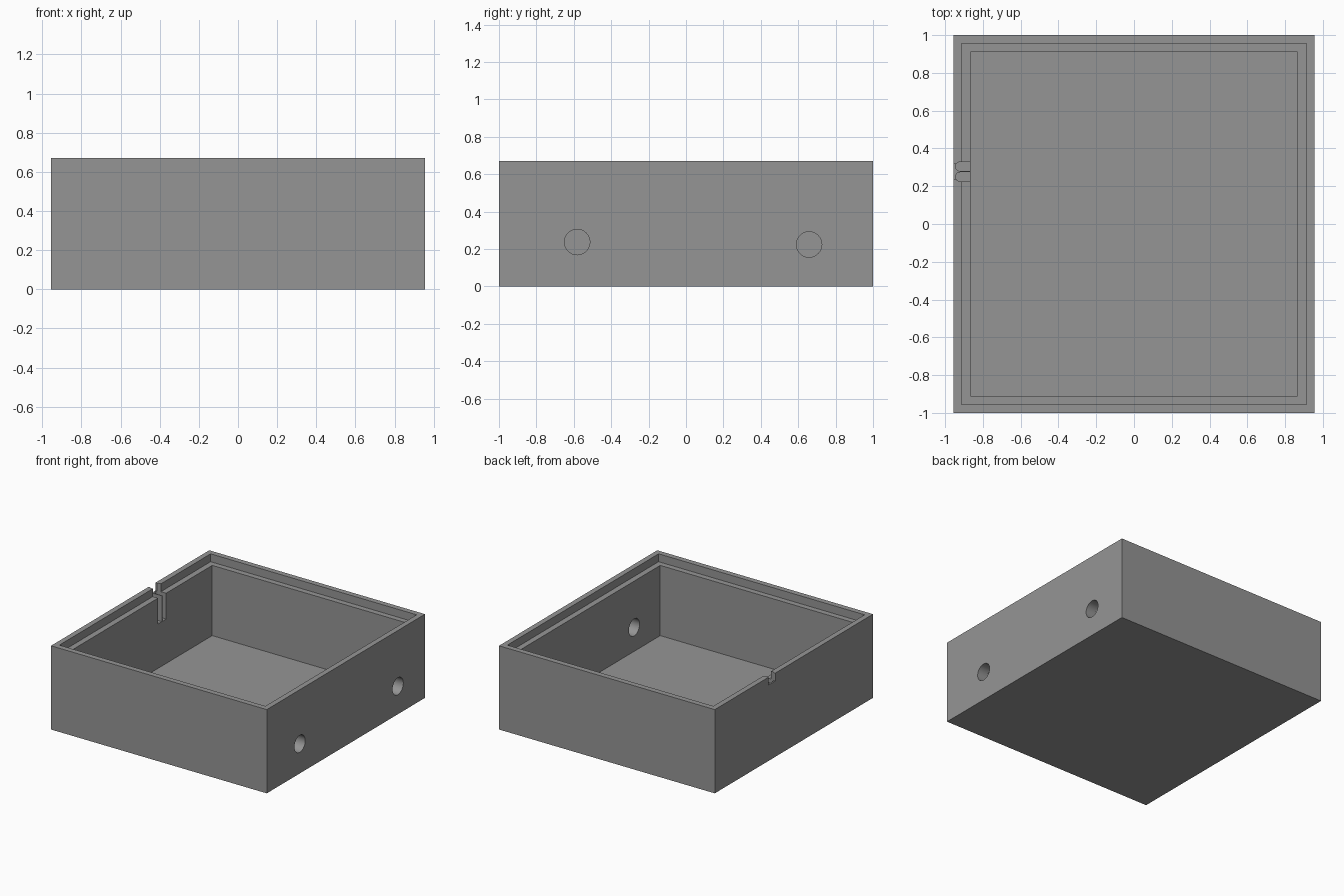
import bpy, bmesh, math
from mathutils import Matrix

if "Cube" in bpy.data.objects:
    bpy.data.objects.remove(bpy.data.objects["Cube"])

W, D, H = 0.955, 1.0, 0.67      # half width, half depth, height
LEDGE, FLOOR = 0.607, 0.045     # lid ledge and floor heights

grey = bpy.data.materials.new("grey plastic")
grey.diffuse_color = (0.3, 0.3, 0.3, 1)
grey.use_nodes = True
grey.node_tree.nodes["Principled BSDF"].inputs["Base Color"].default_value = grey.diffuse_color


def finish(name, bm):
    mesh = bpy.data.meshes.new(name)
    bmesh.ops.recalc_face_normals(bm, faces=bm.faces)
    bm.to_mesh(mesh)
    bm.free()
    mesh.materials.append(grey)
    obj = bpy.data.objects.new(name, mesh)
    bpy.context.collection.objects.link(obj)
    return obj


def box(name, x0, x1, y0, y1, z0, z1):
    bm = bmesh.new()
    bmesh.ops.create_cube(bm, size=1)
    bmesh.ops.scale(bm, vec=(x1 - x0, y1 - y0, z1 - z0), verts=bm.verts)
    bmesh.ops.translate(bm, vec=((x0 + x1) / 2, (y0 + y1) / 2, (z0 + z1) / 2), verts=bm.verts)
    return finish(name, bm)


def hole(name, x, y, z, r, length):
    bm = bmesh.new()
    bmesh.ops.create_cone(bm, cap_ends=True, segments=48, radius1=r, radius2=r, depth=length,
                          matrix=Matrix.Translation((x, y, z)) @ Matrix.Rotation(math.pi / 2, 4, 'Y'))
    return finish(name, bm)


def groove(name, x_end, x_open, y, r, z0, z1):
    # vertical slot with a rounded outer end
    pts = [(x_open, y - r), (x_open, y + r)]
    for i in range(13):
        a = math.pi / 2 + math.pi * i / 12
        pts.append((x_end + r + r * math.cos(a), y + r * math.sin(a)))
    bm = bmesh.new()
    face = bm.faces.new([bm.verts.new((px, py, z0)) for px, py in pts])
    ext = bmesh.ops.extrude_face_region(bm, geom=[face])
    top = [v for v in ext["geom"] if isinstance(v, bmesh.types.BMVert)]
    bmesh.ops.translate(bm, vec=(0, 0, z1 - z0), verts=top)
    return finish(name, bm)


def cut(target, cutter):
    mod = target.modifiers.new("cut", 'BOOLEAN')
    mod.operation, mod.solver, mod.object = 'DIFFERENCE', 'EXACT', cutter
    bpy.context.view_layer.objects.active = target
    bpy.ops.object.modifier_apply(modifier=mod.name)
    bpy.data.objects.remove(cutter, do_unlink=True)


# open box with a stepped rim for a lid
body = box("open_box", -W, W, -D, D, 0, H)
cut(body, box("cavity", -0.866, 0.866, -0.911, 0.911, FLOOR, H + 0.1))
cut(body, box("lid_rebate", -0.912, 0.912, -0.956, 0.956, LEDGE, H + 0.1))

# two round holes in the right wall
for y, z in ((-0.582, 0.237), (0.658, 0.224)):
    cut(body, hole("wall_hole", 0.91, y, z, 0.068, 0.2))

# notch in the left lip, with twin grooves down the inner wall
cut(body, box("lip_notch", -1.0, -0.90, 0.235, 0.318, LEDGE, H + 0.1))
for y in (0.25, 0.304):
    cut(body, groove("wall_groove", -0.945, -0.84, y, 0.024, 0.40, H + 0.1))

# smooth the round surfaces, keep the edges sharp
bpy.ops.object.select_all(action='DESELECT')
body.select_set(True)
bpy.context.view_layer.objects.active = body
bpy.ops.object.shade_smooth_by_angle(angle=math.radians(30))
